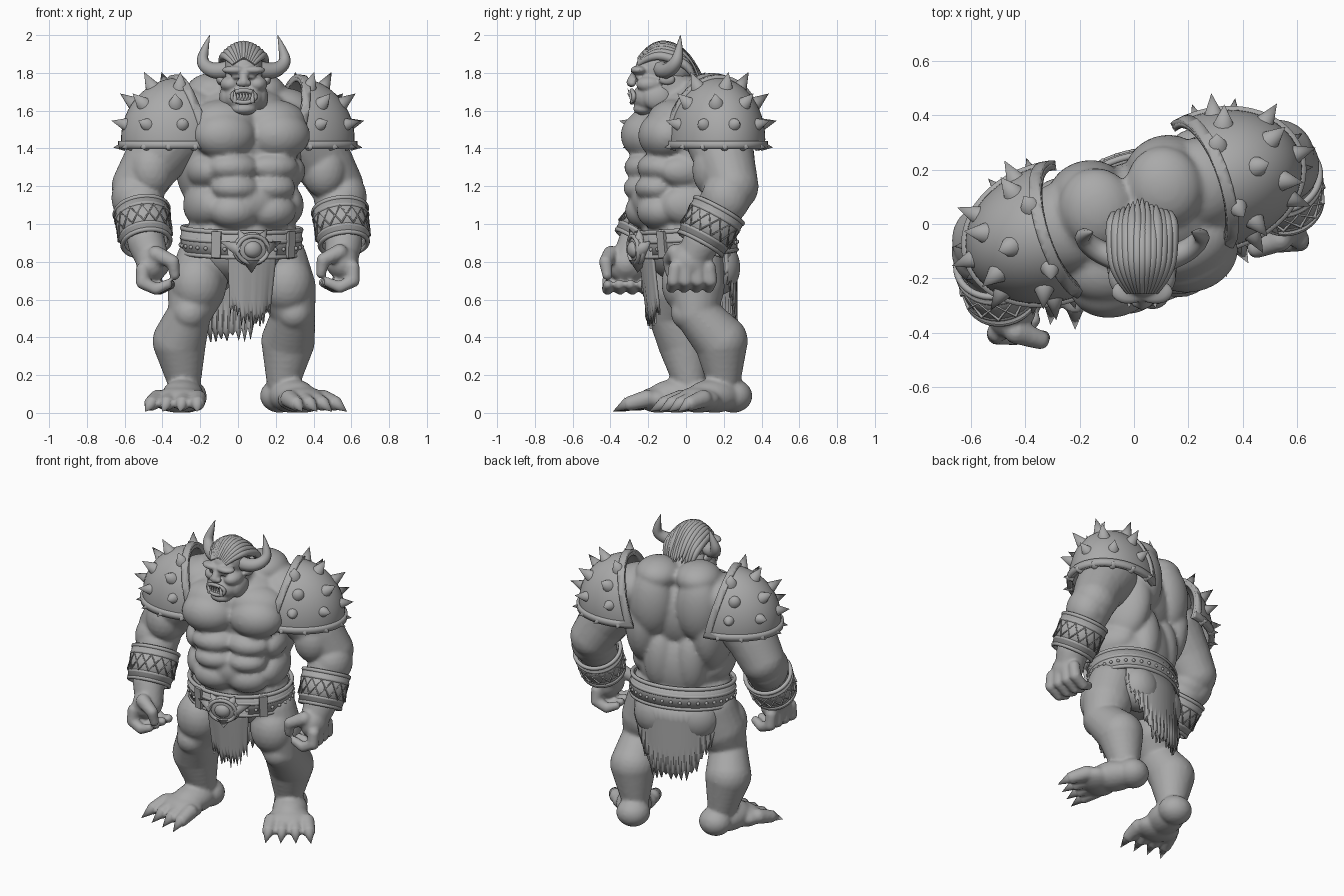
import bpy, bmesh, math, random
from mathutils import Matrix, Vector

random.seed(4)
old = bpy.data.objects.get("Cube")
if old:
    bpy.data.objects.remove(old, do_unlink=True)

grey = bpy.data.materials.new("clay_grey")
grey.use_nodes = True
grey.diffuse_color = (0.4, 0.4, 0.4, 1)
grey.node_tree.nodes["Principled BSDF"].inputs["Base Color"].default_value = grey.diffuse_color

WORLD = Matrix.Identity(4)
BODY = Matrix.Translation((.01, .03, 0)) @ Matrix.Rotation(math.radians(18), 4, "Z")
HEAD = Matrix.Translation((.03, 0, 0))
SIDES = (1, -1)


def mirrored(frame, side):
    return frame @ Matrix.Diagonal((side, 1, 1, 1))


def aim(start, end):
    direction = end - start
    return Matrix.Translation((start + end) / 2) @ direction.to_track_quat("Z", "Y").to_matrix().to_4x4()


def finish(bm, name, voxel=0, thick=0):
    bmesh.ops.recalc_face_normals(bm, faces=bm.faces)
    mesh = bpy.data.meshes.new(name)
    bm.to_mesh(mesh)
    bm.free()
    mesh.materials.append(grey)
    mesh.shade_smooth()
    mesh.set_sharp_from_angle(angle=0.7)
    obj = bpy.data.objects.new(name, mesh)
    bpy.context.collection.objects.link(obj)
    if thick:
        solid = obj.modifiers.new("Thickness", "SOLIDIFY")
        solid.thickness, solid.offset = thick, 0
    if voxel:
        remesh = obj.modifiers.new("Fuse", "REMESH")
        remesh.mode, remesh.voxel_size, remesh.use_smooth_shade = "VOXEL", voxel, True
        soften = obj.modifiers.new("Soften", "SMOOTH")
        soften.factor, soften.iterations = 0.5, 3


def ball(bm, frame, centre, radii, detail=3):
    bmesh.ops.create_icosphere(bm, subdivisions=detail, radius=1,
                               matrix=frame @ Matrix.LocRotScale(Vector(centre), None, Vector(radii)))


def limb(bm, frame, *path):
    # each path point is x, y, z, radius
    for start, end in zip(path, path[1:]):
        for step in range(7):
            point = Vector(start).lerp(Vector(end), step / 6)
            ball(bm, frame, point.xyz, [point.w] * 3)


def spike(bm, frame, base, tip, radius):
    base, tip = frame @ Vector(base), frame @ Vector(tip)
    bmesh.ops.create_cone(bm, cap_ends=True, segments=12, radius1=radius, radius2=0,
                          depth=(tip - base).length, matrix=aim(base, tip))


def tube(name, frame, paths, depth, cyclic=False, kind="NURBS"):
    curve = bpy.data.curves.new(name, "CURVE")
    curve.dimensions, curve.bevel_depth, curve.bevel_resolution = "3D", depth, 2
    curve.use_fill_caps = True
    for path in paths:
        spline = curve.splines.new(kind)
        spline.points.add(len(path) - 1)
        for point, (x, y, z, *taper) in zip(spline.points, path):
            point.co = (*(frame @ Vector((x, y, z))), 1)
            point.radius = taper[0] if taper else 1
        spline.use_cyclic_u, spline.use_endpoint_u, spline.order_u = cyclic, not cyclic, 3
        spline.resolution_u = 2 if cyclic else 6
    curve.materials.append(grey)
    obj = bpy.data.objects.new(name, curve)
    bpy.context.collection.objects.link(obj)


def ellipse(rx, ry, height, wave=0, count=32):
    turns = [math.tau * i / count for i in range(count)]
    return [(rx * math.cos(a), ry * math.sin(a), height + wave * (-1) ** i) for i, a in enumerate(turns)]


# Torso: paired muscles over a central core
core = {"ribcage": ((0, -.03, 1.45), (.33, .23, .29)), "waist": ((0, -.02, 1.1), (.28, .23, .3)),
        "hips": ((0, -.025, .95), (.305, .232, .13)), "pelvis": ((0, -.015, .86), (.28, .22, .18)),
        "belly": ((0, -.1, 1.12), (.27, .22, .17))}
muscles = {"pectoral": ((.15, -.2, 1.47), (.17, .135, .13)), "upper_chest": ((.13, -.14, 1.54), (.19, .14, .12)),
           "lat": ((.21, .03, 1.36), (.13, .2, .28)), "shoulder_blade": ((.15, .145, 1.53), (.14, .11, .22)),
           "trapezius": ((.13, .07, 1.7), (.14, .15, .1)), "shoulder_top": ((.26, .04, 1.58), (.17, .17, .14)),
           "upper_ab": ((.11, -.22, 1.3), (.14, .11, .08)), "middle_ab": ((.1, -.23, 1.19), (.13, .11, .075)),
           "lower_ab": ((.1, -.21, 1.07), (.14, .12, .1)), "rib_side": ((.23, -.1, 1.28), (.09, .15, .09)),
           "oblique": ((.22, -.06, 1.1), (.1, .18, .12)), "lower_back": ((.1, .13, 1.15), (.1, .09, .2)),
           "glute": ((.13, .1, .77), (.14, .12, .15))}
bm = bmesh.new()
for centre, radii in core.values():
    ball(bm, BODY, centre, radii, detail=4)
for side in SIDES:
    for centre, radii in muscles.values():
        ball(bm, mirrored(BODY, side), centre, radii, detail=4)
limb(bm, WORLD, (.01, .01, 1.64, .13), (.03, -.1, 1.73, .115))
finish(bm, "torso", voxel=.014)

# Head
features = {"brow": ((.05, -.25, 1.815), (.065, .045, .024)), "cheek": ((.07, -.19, 1.74), (.055, .075, .045)),
            "jaw_corner": ((.085, -.15, 1.67), (.045, .08, .07)), "nostril": ((.02, -.285, 1.745), (.022, .022, .018)),
            "eye": ((.045, -.25, 1.78), (.02, .02, .014)), "ear": ((.125, -.1, 1.765), (.02, .045, .03))}
bm = bmesh.new()
ball(bm, HEAD, (0, -.12, 1.82), (.105, .15, .115))
ball(bm, HEAD, (0, -.18, 1.67), (.11, .105, .085))
ball(bm, HEAD, (0, -.22, 1.61), (.07, .06, .035))
limb(bm, HEAD, (0, -.26, 1.81, .022), (0, -.29, 1.75, .026))
for side in SIDES:
    for centre, radii in features.values():
        ball(bm, mirrored(HEAD, side), centre, radii)
finish(bm, "head", voxel=.008)
lips = [(x, -.287 + 3 * x * x, z) for x, z, _ in ellipse(.062, .032, 0)]
tube("lips", HEAD @ Matrix.Translation((0, 0, 1.675)), [lips], .012, cyclic=True)

bm = bmesh.new()
for side in SIDES:
    frame = mirrored(HEAD, side)
    spike(bm, frame, (.045, -.28, 1.645), (.05, -.31, 1.72), .014)
    for column in range(3):
        x = .008 + .016 * column
        spike(bm, frame, (x, -.28, 1.65), (x, -.292, 1.68), .009)
        spike(bm, frame, (x, -.28, 1.705), (x, -.292, 1.675), .008)
finish(bm, "teeth_and_tusks")
for side, label in zip(SIDES, ("left", "right")):
    tube(label + "_horn", mirrored(HEAD, side),
         [[(.08, -.13, 1.82, 1), (.15, -.11, 1.8, .95), (.225, -.05, 1.85, .75),
           (.205, -.035, 1.93, .45), (.18, -.03, 2, .03)]], .046)

# Hair: swept-back tapered locks
locks = []
for i in range(-6, 7):
    x = i / 6
    drop = .05 * abs(x) + random.uniform(0, .04)
    locks.append([(x * .05, -.25, 1.875 - .03 * abs(x), .4), (x * .1, -.18, 1.95 - .05 * x * x, .9),
                  (x * .11, -.06, 1.945 - .07 * x * x, 1), (x * .11, .03, 1.88 - drop, .9),
                  (x * .1, .1 - .05 * abs(x), 1.8 - drop, .05)])
tube("hair", HEAD, locks, .025)


# Arms, hands and bracers
def arm(label, side, elbow, wrist, hand, yaw):
    shoulder = mirrored(BODY, side) @ Vector((.37, .03, 1.46))
    elbow, wrist, hand = Vector(elbow), Vector(wrist), Vector(hand)
    middle = shoulder.lerp(elbow, .55) + Vector((side * .01, 0, 0))
    bm = bmesh.new()
    limb(bm, WORLD, (*shoulder, .18), (*middle, .155), (*elbow, .14), (*wrist, .1), (*hand, .085))
    ball(bm, WORLD, middle + Vector((0, -.06, -.03)), (.12, .12, .15))
    ball(bm, WORLD, elbow.lerp(wrist, .2) + Vector((side * .03, 0, 0)), (.12, .13, .14))
    grip = mirrored(Matrix.Translation(hand) @ Matrix.Rotation(yaw, 4, "Z"), side)
    ball(bm, grip, (.01, 0, 0), (.085, .11, .1))
    for finger in range(4):
        y = (finger - 1.5) * .06
        limb(bm, grip, (.05, y, -.03, .037), (.05, y * 1.1, -.1, .036),
             (-.02, y * 1.1, -.135, .031), (-.08, y, -.11, .027))
    limb(bm, grip, (-.02, -.08, .05, .045), (-.11, -.1, .01, .036), (-.12, -.09, -.06, .028))
    finish(bm, label + "_arm", voxel=.011)

    start = elbow.lerp(wrist, .72)
    cuff = aim(start, start + (wrist - elbow) * .001)
    bm = bmesh.new()
    bmesh.ops.create_cone(bm, cap_ends=False, segments=40, radius1=.14, radius2=.126, depth=.2, matrix=cuff)
    finish(bm, label + "_bracer", thick=.02)
    tube(label + "_bracer_bands", cuff,
         [ellipse(.135 - h * .08, .135 - h * .08, h) for h in (-.1, -.06, .06, .1)], .013, cyclic=True)
    tube(label + "_bracer_lacing", cuff, [ellipse(.145, .145, 0, wave, 14) for wave in (.05, -.05)],
         .007, cyclic=True, kind="POLY")


arm("left", 1, (.525, .245, 1.2), (.56, .08, .9), (.545, .025, .8), .15)
arm("right", -1, (-.53, -.06, 1.2), (-.485, -.26, .9), (-.445, -.315, .79), -.1)


# Legs, feet and claws
def leg(label, hip, knee, calf, ankle, heel, yaw):
    bm = bmesh.new()
    middle = Vector(hip).lerp(Vector(knee), .5)
    limb(bm, WORLD, (*hip, .15), (*middle, .155), (*knee, .115), (*calf, .143), (*ankle, .09))
    ball(bm, WORLD, Vector(knee) + Vector((0, -.05, 0)), (.09, .08, .09))
    ball(bm, WORLD, middle + Vector((0, -.05, .02)), (.14, .13, .16))
    foot = Matrix.Translation((*heel, 0)) @ Matrix.Rotation(math.radians(yaw), 4, "Z")
    ball(bm, foot, (0, 0, .09), (.105, .1, .09))
    ball(bm, foot, (0, -.12, .09), (.11, .16, .09))
    ball(bm, foot, (0, -.22, .07), (.14, .11, .07))
    claws = bmesh.new()
    for toe in range(4):
        x = (toe - 1.5) * .072
        limb(bm, foot, (x, -.26, .075, .048), (x * 1.15, -.35, .05, .04))
        spike(claws, foot, (x * 1.15, -.36, .05), (x * 1.3, -.44, .006), .035)
    finish(bm, label + "_leg", voxel=.012)
    finish(claws, label + "_toe_claws")


leg("left", (.22, .05, .8), (.295, .05, .53), (.265, .185, .38), (.24, .2, .17), (.22, .25), 33)
leg("right", (-.18, -.03, .8), (-.255, -.09, .53), (-.31, -.01, .38), (-.285, .02, .17), (-.27, .07), -11)

# Spiked shoulder guards: clipped shells with a raised rim
for side, label in zip(SIDES, ("left", "right")):
    frame = mirrored(BODY @ Matrix.Translation((side * .32, .035, 1.45)), side)
    cuts = [(Vector((0, 0, -.05)), Vector((0, 0, 1))), (Vector((-.08, 0, 0)), Vector((.965, 0, -.26)))]
    for part, grow, thick in (("shoulder_guard", 1, .02), ("shoulder_rim", 1.03, .035)):
        bm = bmesh.new()
        bmesh.ops.create_uvsphere(bm, u_segments=48, v_segments=32, radius=grow,
                                  matrix=Matrix.Diagonal((.31, .24, .315, 1)))
        for point, normal in cuts:
            for offset, clear in ((0, True), (.04, False)):
                bmesh.ops.bisect_plane(bm, geom=bm.verts[:] + bm.edges[:] + bm.faces[:],
                                       plane_co=point + normal * offset, plane_no=normal, clear_inner=clear)
        if part == "shoulder_rim":
            inside = [f for f in bm.faces if all((f.calc_center_median() - p).dot(n) > .04 for p, n in cuts)]
            bmesh.ops.delete(bm, geom=inside, context="FACES")
        bm.transform(frame)
        finish(bm, label + "_" + part, thick=thick)
    bm = bmesh.new()
    for height, count, spread, size in ((-7, 8, 90, .06), (14, 5, 78, .09), (36, 4, 70, .1), (60, 3, 75, .1)):
        for i in range(count):
            turn, lift = math.radians(spread * (2 * i / (count - 1) - 1)), math.radians(height)
            way = Vector((math.cos(turn) * math.cos(lift), math.sin(turn) * math.cos(lift), math.sin(lift)))
            base = Vector((way.x * .305, way.y * .235, way.z * .31))
            spike(bm, frame, base, base + way * size, size * .42)
    finish(bm, label + "_shoulder_spikes")

# Belt, studs and buckle
belt = BODY @ Matrix.Translation((0, -.025, .91)) @ Matrix.Rotation(math.radians(5), 4, "X")
bm = bmesh.new()
bmesh.ops.create_cone(bm, cap_ends=False, segments=56, radius1=1, radius2=1, depth=.13,
                      matrix=belt @ Matrix.Diagonal((.315, .243, 1, 1)))
finish(bm, "belt", thick=.025)
tube("belt_trim", belt, [ellipse(.322, .25, h) for h in (-.065, .015, .065)], .013, cyclic=True)
bm = bmesh.new()
for stud in ellipse(.328, .256, -.025, count=36):
    ball(bm, belt, stud, (.011, .011, .011), detail=2)
finish(bm, "belt_studs")
plate = belt @ Matrix.Translation((-.03, -.27, -.02))
bm = bmesh.new()
ball(bm, plate, (0, 0, 0), (.105, .03, .09))
ball(bm, plate, (0, -.02, 0), (.05, .035, .045))
spike(bm, plate, (0, 0, -.06), (0, -.01, -.125), .05)
for side in SIDES:
    spike(bm, plate, (side * .07, 0, 0), (side * .17, .02, .04), .04)
    spike(bm, plate, (side * .05, 0, .05), (side * .08, -.01, .11), .03)
    bmesh.ops.create_cube(bm, size=.1, matrix=belt @ Matrix.LocRotScale(
        Vector((side * .2, -.195, 0)), Matrix.Rotation(side * .5, 3, "Z"), Vector((.5, .5, 1.4))))
finish(bm, "buckle")
tube("buckle_ring", plate @ Matrix.Rotation(math.pi / 2, 4, "X"), [ellipse(.085, .072, .022)], .012, cyclic=True)


# Ragged loincloth: pleated panels with torn ends
def cloth(name, middle, half, columns, hem, rise, shrink):
    bm = bmesh.new()
    grid = []
    for c in range(columns + 1):
        t = 2 * c / columns - 1
        turn = middle + half * t
        end = hem + rise * max(0, abs(t) - .35) + (.06 * (c % 2)) + random.uniform(0, .05)
        strip = []
        for r in range(6):
            f = r / 5
            reach = (1 + .04 * f * (c % 2)) * (1 - shrink * f)
            strip.append(bm.verts.new(BODY @ Vector((.31 * math.cos(turn) * reach, .25 * math.sin(turn) * reach - .025,
                                                     .87 + (end - .87) * f))))
        grid.append(strip)
    for a, b in zip(grid, grid[1:]):
        for r in range(5):
            bm.faces.new((a[r], b[r], b[r + 1], a[r + 1]))
    finish(bm, name, thick=.014)


cloth("front_cloth", -math.pi / 2 - .05, .45, 22, .44, .1, .2)
cloth("back_cloth", math.pi / 2, 1.05, 40, .36, .5, .02)
